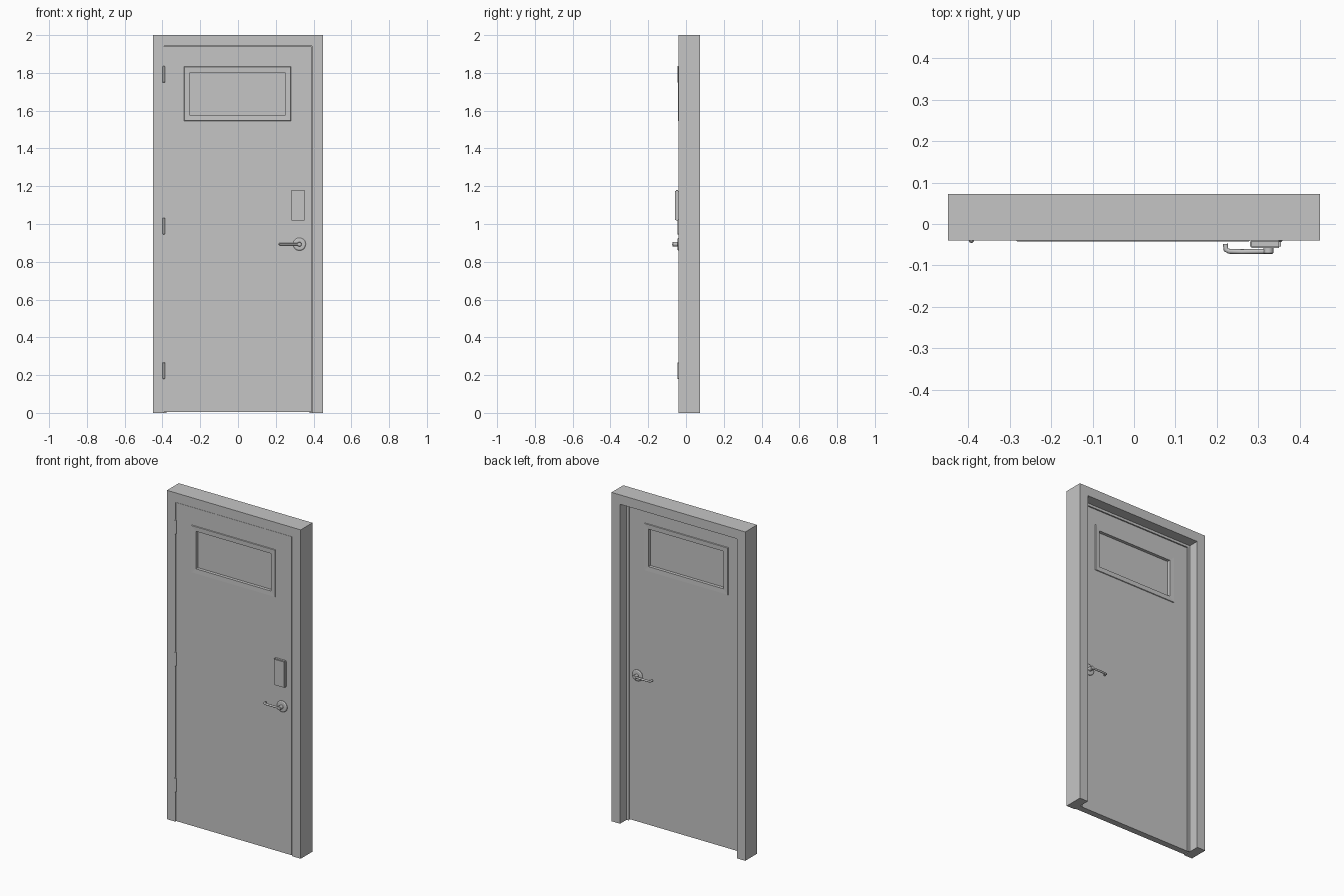
import bpy, bmesh
from math import pi, cos, sin
from mathutils import Vector, Matrix

if "Cube" in bpy.data.objects:
    bpy.data.objects.remove(bpy.data.objects["Cube"])

grey = bpy.data.materials.new("painted grey")
grey.use_nodes = True
grey.diffuse_color = (0.56, 0.56, 0.56, 1)
grey.node_tree.nodes["Principled BSDF"].inputs["Base Color"].default_value = grey.diffuse_color


def finish(name, bm, smooth=False):
    bmesh.ops.recalc_face_normals(bm, faces=bm.faces)
    mesh = bpy.data.meshes.new(name)
    bm.to_mesh(mesh)
    bm.free()
    mesh.materials.append(grey)
    obj = bpy.data.objects.new(name, mesh)
    bpy.context.collection.objects.link(obj)
    if smooth:
        bpy.ops.object.select_all(action="DESELECT")
        obj.select_set(True)
        bpy.context.view_layer.objects.active = obj
        bpy.ops.object.shade_smooth_by_angle()
    return obj


def box(name, x, y, z, bevel=0):
    """Box from three (low, high) ranges."""
    bm = bmesh.new()
    bmesh.ops.create_cube(bm, size=1)
    for v in bm.verts:
        v.co = [(a + b) / 2 + c * (b - a) for (a, b), c in zip((x, y, z), v.co)]
    if bevel:
        bmesh.ops.bevel(bm, geom=bm.edges[:], offset=bevel, segments=2, affect="EDGES")
    return finish(name, bm, bevel > 0)


def moulding(name, profile, x, z, closed):
    """Sweep (inset, y) points round a rectangle with mitred corners."""
    bm = bmesh.new()
    corners = [(x[0], z[0], 1, 1), (x[0], z[1], 1, -1), (x[1], z[1], -1, -1), (x[1], z[0], -1, 1)]
    rings = []
    for cx, cz, sx, sz in corners:
        if not closed and sz > 0:
            sz = 0
        rings.append([bm.verts.new((cx + sx * i, y, cz + sz * i)) for i, y in profile])
    n = len(profile)
    for k in range(4 if closed else 3):
        a, b = rings[k], rings[(k + 1) % 4]
        for i in range(n):
            j = (i + 1) % n
            bm.faces.new((a[i], a[j], b[j], b[i]))
    if not closed:
        bm.faces.new(rings[0])
        bm.faces.new(rings[-1])
    return finish(name, bm)


def lathe(name, outline, origin, axis):
    """Turn (radius, distance) points about an axis."""
    bm = bmesh.new()
    turn = Vector((0, 0, 1)).rotation_difference(Vector(axis)).to_matrix().to_4x4()
    place = Matrix.Translation(origin) @ turn
    steps = 24
    rings = [[bm.verts.new(place @ Vector((r * cos(2 * pi * k / steps), r * sin(2 * pi * k / steps), d)))
              for k in range(steps)] for r, d in outline]
    for a, b in zip(rings, rings[1:]):
        for k in range(steps):
            m = (k + 1) % steps
            bm.faces.new((a[k], a[m], b[m], b[k]))
    bm.faces.new(rings[0])
    bm.faces.new(rings[-1])
    return finish(name, bm, True)


# Frame with a stop bead inside its rebates
FRONT, BACK = -0.038, 0.0
section = [(0, -0.04), (0.057, -0.04), (0.057, 0.002), (0.072, 0.002),
           (0.072, 0.01), (0.057, 0.01), (0.057, 0.073), (0, 0.073)]
moulding("door_frame", section, (-0.45, 0.45), (0, 2), False)

# Door leaf with a window opening
win_x, win_z = (-0.255, 0.25), (1.575, 1.803)
leaf = box("door_leaf", (-0.391, 0.388), (FRONT, BACK), (0.004, 1.941))
cutter = box("window_cutter", win_x, (-0.1, 0.1), win_z)
cutter.hide_render = True
cutter.hide_viewport = True
cut = leaf.modifiers.new("window opening", "BOOLEAN")
cut.object = cutter
cut.solver = "EXACT"

# Glass and its trim on both faces
box("window_glass", (win_x[0] - 0.004, win_x[1] + 0.004), (-0.022, -0.016),
    (win_z[0] - 0.004, win_z[1] + 0.004))
for side, face, out in (("front", FRONT, -1), ("back", BACK, 1)):
    trim = [(0, face), (0.002, face + out * 0.004), (0.03, face + out * 0.003), (0.03, face)]
    moulding(side + "_window_trim", trim, (win_x[0] - 0.03, win_x[1] + 0.03),
             (win_z[0] - 0.03, win_z[1] + 0.03), True)

# Hinge knuckles
for level, z in (("lower", 0.18), ("middle", 0.945), ("upper", 1.748)):
    lathe(level + "_hinge", [(0.003, 0), (0.006, 0.003), (0.006, 0.085), (0.003, 0.088)],
          (-0.393, -0.04, z), (0, 0, 1))

# Lock housing
box("lock_housing", (0.28, 0.355), (-0.058, FRONT), (1.018, 1.18), 0.004)

# Lever handles: rose, spindle and bent lever on each face
for side, face, out in (("front", FRONT, -1), ("back", BACK, 1)):
    hub = (0.325, face, 0.893)
    lathe(side + "_handle_rose", [(0.034, 0), (0.034, 0.003), (0.029, 0.007), (0.016, 0.008)],
          hub, (0, out, 0))
    lathe(side + "_handle_spindle", [(0.012, 0), (0.012, 0.032), (0.01, 0.034)], hub, (0, out, 0))
    curve = bpy.data.curves.new(side + "_handle_lever", "CURVE")
    curve.dimensions = "3D"
    curve.bevel_depth = 0.006
    curve.bevel_resolution = 3
    curve.use_fill_caps = True
    path = [(0.33, 0.028), (0.26, 0.029), (0.23, 0.028), (0.222, 0.024), (0.221, 0.01)]
    line = curve.splines.new("POLY")
    line.points.add(len(path) - 1)
    for p, (x, d) in zip(line.points, path):
        p.co = (x, face + out * d, 0.893, 1)
    curve.materials.append(grey)
    lever = bpy.data.objects.new(side + "_handle_lever", curve)
    bpy.context.collection.objects.link(lever)
